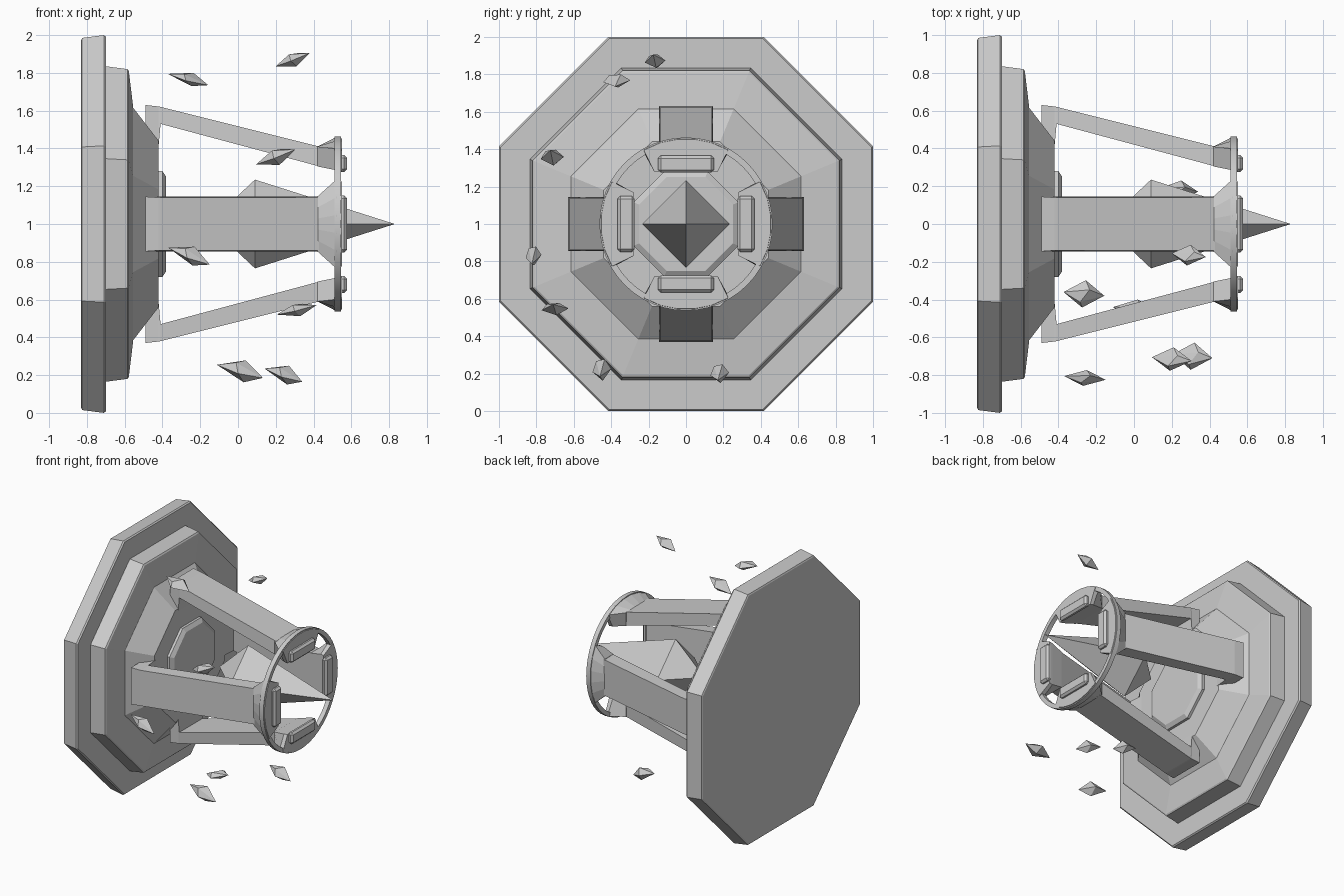
import bpy, bmesh, math
from mathutils import Matrix, Vector

if "Cube" in bpy.data.objects:
    bpy.data.objects.remove(bpy.data.objects["Cube"])

grey = bpy.data.materials.new("stone_grey")
grey.diffuse_color = (0.6, 0.6, 0.6, 1)
grey.use_nodes = True
grey.node_tree.nodes["Principled BSDF"].inputs["Base Color"].default_value = grey.diffuse_color
AXIS = Vector((0, 0, 1))          # everything turns around the x line through z = 1


def finish(name, bm, bevel=0.0):
    bmesh.ops.recalc_face_normals(bm, faces=bm.faces)
    me = bpy.data.meshes.new(name)
    bm.to_mesh(me)
    bm.free()
    me.materials.append(grey)
    ob = bpy.data.objects.new(name, me)
    bpy.context.collection.objects.link(ob)
    if bevel:
        m = ob.modifiers.new("bevel", 'BEVEL')
        m.width, m.segments = bevel, 1
    return ob


def skin(bm, rings, closed=False):
    """Join equal rings of points; cap the ends unless closed into a loop."""
    vs = [[bm.verts.new(p) for p in r] for r in rings]
    n = len(vs[0])
    pairs = list(zip(vs, vs[1:])) + ([(vs[-1], vs[0])] if closed else [])
    for a, b in pairs:
        for i in range(n):
            j = (i + 1) % n
            bm.faces.new((a[i], a[j], b[j], b[i]))
    if not closed:
        bm.faces.new(vs[0])
        bm.faces.new(vs[-1])


def circle(x, r, n, phase=0.0):
    return [AXIS + Vector((x, r * math.cos(phase + math.tau * i / n),
                           r * math.sin(phase + math.tau * i / n))) for i in range(n)]


def octagon_tier(name, profile):
    bm = bmesh.new()
    k = 1 / math.cos(math.pi / 8)
    skin(bm, [circle(x, a * k, 8, math.pi / 8) for x, a in profile])
    finish(name, bm)


# Stepped octagonal base
octagon_tier("base_plate", [(-.83, .975), (-.825, .985), (-.71, 1.0), (-.70, .992)])
octagon_tier("middle_step", [(-.70, .835), (-.585, .82), (-.578, .81), (-.555, .62)])
octagon_tier("inner_step", [(-.56, .622), (-.42, .44)])
octagon_tier("centre_plate", [(-.43, .28), (-.40, .28), (-.38, .25)])


def section(x, r_in, r_out, w_in, w_out, arc=False):
    """Arm cross-section: straight inner side, flat or curved outer side."""
    pts = [(w_in, r_in)] + [(w_out * t, math.sqrt(r_out**2 - (w_out * t)**2) if arc else r_out)
                            for t in (1, .6, .2, -.2, -.6, -1)] + [(-w_in, r_in)]
    return [Vector((x, u, v)) for u, v in pts]


# Four arms with flared heads and raised pads
for i, side in enumerate(("top", "front", "bottom", "back")):
    turn = Matrix.Translation(AXIS) @ Matrix.Rotation(i * math.pi / 2, 4, 'X')

    bm = bmesh.new()
    skin(bm, [section(-.49, .42, .63, .145, .145),
              section(-.42, .42, .622, .145, .14),
              section(-.41, .53, .62, .145, .14),
              section(.43, .305, .41, .145, .14)])
    bm.transform(turn)
    finish(side + "_arm", bm)

    bm = bmesh.new()
    skin(bm, [section(.42, .305, .41, .145, .145),
              section(.52, .285, .463, .17, .235, True),
              section(.55, .28, .455, .17, .225, True)])
    bm.transform(turn)
    finish(side + "_arm_head", bm)

    bm = bmesh.new()
    bmesh.ops.create_cube(bm, size=1, matrix=turn @ Matrix.Translation((.555, 0, .32))
                          @ Matrix.Diagonal((.045, .30, .09, 1)))
    finish(side + "_pad", bm, .015)

# Thin ring tying the arm heads together
bm = bmesh.new()
skin(bm, [circle(x, r, 48) for x, r in ((.51, .463), (.545, .463), (.545, .43), (.51, .43))], True)
finish("ring", bm)
bpy.context.view_layer.objects.active = bpy.data.objects["ring"]
bpy.data.objects["ring"].select_set(True)
bpy.ops.object.shade_smooth_by_angle(angle=math.radians(30))


def spike(name, tail, tip, mid, ring):
    """Double pyramid between two points around a middle ring."""
    bm = bmesh.new()
    a, b = bm.verts.new(tail), bm.verts.new(tip)
    vs = [bm.verts.new(Vector(mid) + Vector(p)) for p in ring]
    for i in range(len(vs)):
        j = (i + 1) % len(vs)
        bm.faces.new((a, vs[i], vs[j]))
        bm.faces.new((b, vs[j], vs[i]))
    finish(name, bm)


# Central crystal
spike("crystal", (-.16, 0, 1), (.83, 0, 1), (.09, 0, 1),
      [(0, .235, 0), (0, 0, .235), (0, -.235, 0), (0, 0, -.235)])

# Floating shards: x, y, z, half length, rise, half width, half height
shards = [(.29, -.165, 1.87, .09, .035, .055, .035), (-.265, -.37, 1.765, .108, -.03, .072, .035),
          (.20, -.715, 1.355, .105, .04, .062, .042), (-.26, -.815, .83, .11, -.045, .042, .05),
          (.31, -.70, .545, .105, .025, .072, .033), (.01, -.45, .22, .122, -.035, .05, .058),
          (.24, .18, .20, .10, -.035, .05, .05)]
for i, (x, y, z, l, rise, w, h) in enumerate(shards):
    spike("shard_%d" % (i + 1), (x - l, y + .01, z - rise), (x + l, y - .01, z + rise), (x, y, z),
          [(.01, w, .1 * h), (.03, .3 * w, h), (-.02, -.6 * w, .8 * h),
           (-.01, -w, -.2 * h), (.02, .1 * w, -h)])
